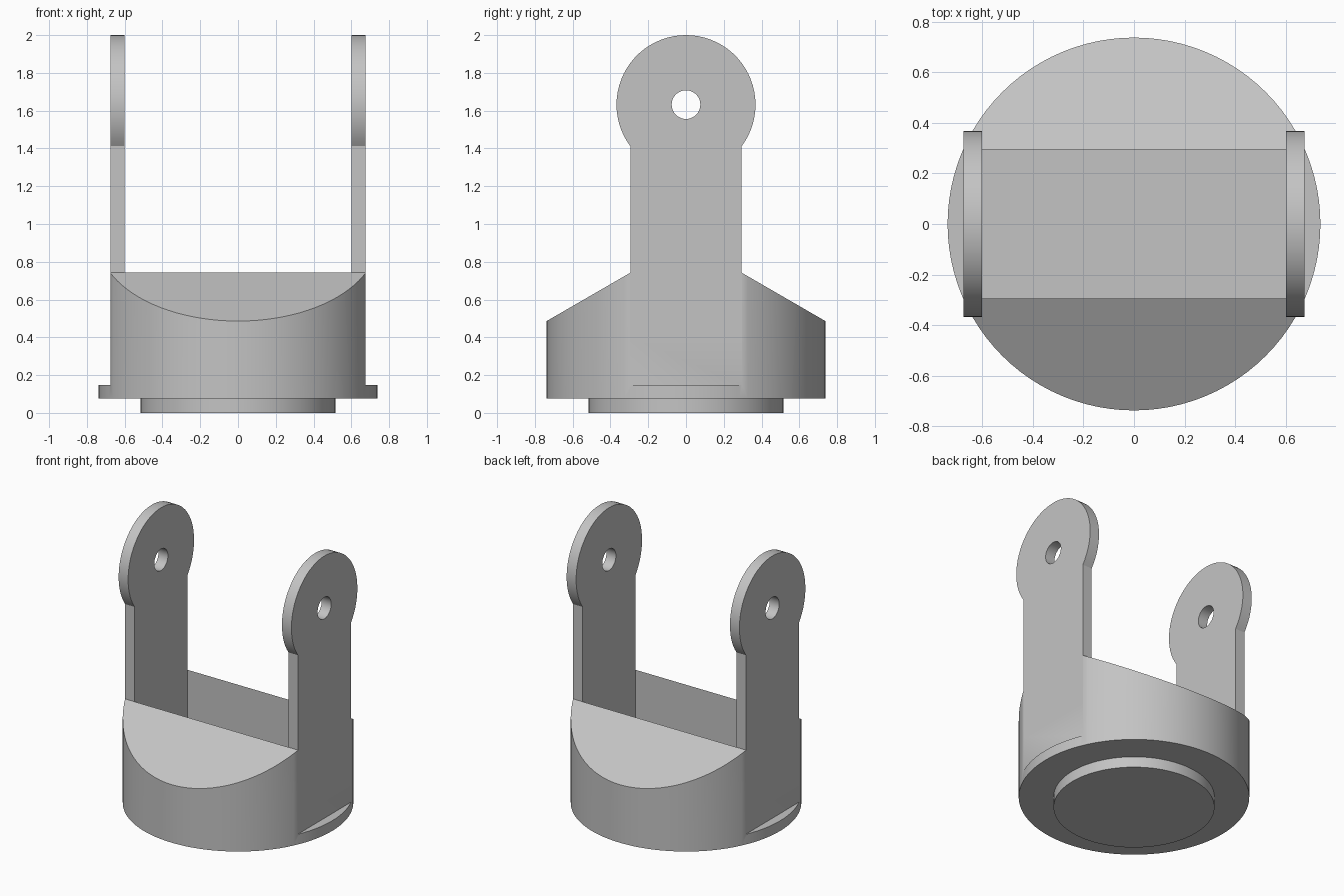
import bpy, bmesh, math
from mathutils import Vector

cube = bpy.data.objects.get("Cube")
if cube:
    bpy.data.objects.remove(cube, do_unlink=True)

RADIUS, FLAT, INNER, HALF = 0.738, 0.675, 0.601, 0.295   # body radius, outer / inner arm face, arm half width
BASE, FLOOR, CREST, EAVE = 0.076, 0.148, 0.742, 0.486
PIVOT, PAD, HOLE = 1.632, 0.368, 0.076

grey = bpy.data.materials.new("light grey")
grey.use_nodes = True
grey.diffuse_color = (0.55, 0.55, 0.55, 1)
grey.node_tree.nodes["Principled BSDF"].inputs["Base Color"].default_value = (0.55, 0.55, 0.55, 1)


def prism(name, outline, direction):
    """Extrude a closed outline of points into a solid."""
    bm = bmesh.new()
    face = bm.faces.new([bm.verts.new(p) for p in outline])
    top = bmesh.ops.extrude_face_region(bm, geom=[face])["geom"]
    bmesh.ops.translate(bm, vec=direction, verts=[v for v in top if isinstance(v, bmesh.types.BMVert)])
    bmesh.ops.recalc_face_normals(bm, faces=bm.faces)
    mesh = bpy.data.meshes.new(name)
    bm.to_mesh(mesh)
    bm.free()
    mesh.materials.append(grey)
    obj = bpy.data.objects.new(name, mesh)
    bpy.context.collection.objects.link(obj)
    return obj


def disc(name, radius, z0, z1, n=96):
    ring = [(radius * math.cos(math.tau * i / n), radius * math.sin(math.tau * i / n), z0) for i in range(n)]
    return prism(name, ring, (0, 0, z1 - z0))


def box(name, x0, x1, y0, y1, z0, z1):
    return prism(name, [(x0, y0, z0), (x1, y0, z0), (x1, y1, z0), (x0, y1, z0)], (0, 0, z1 - z0))


def combine(target, tool, operation):
    """Apply a boolean and discard the tool."""
    mod = target.modifiers.new(operation, "BOOLEAN")
    mod.object, mod.operation, mod.solver = tool, operation, "EXACT"
    bpy.context.view_layer.objects.active = target
    bpy.ops.object.modifier_apply(modifier=mod.name)
    bpy.data.objects.remove(tool, do_unlink=True)


# Round base with sloped shoulders front and back
bracket = disc("yoke_bracket", RADIUS, BASE, CREST)
bm = bmesh.new()
bm.from_mesh(bracket.data)
for s in (-1, 1):
    normal = Vector((0, s * (CREST - EAVE), RADIUS - HALF))
    cut = bmesh.ops.bisect_plane(bm, geom=bm.verts[:] + bm.edges[:] + bm.faces[:], plane_co=(0, s * HALF, CREST),
                                 plane_no=normal, clear_outer=True)
    bmesh.ops.holes_fill(bm, edges=[e for e in cut["geom_cut"] if isinstance(e, bmesh.types.BMEdge)])
bmesh.ops.recalc_face_normals(bm, faces=bm.faces)
bm.to_mesh(bracket.data)
bm.free()

# Side flats that leave a thin ledge at the bottom
for s in (-1, 1):
    combine(bracket, box("flat_cutter", s * FLAT, s * 1.0, -1, 1, FLOOR, 1), "DIFFERENCE")

# Pocket between the arms
combine(bracket, box("pocket_cutter", -INNER, INNER, -HALF, HALF, FLOOR, 1), "DIFFERENCE")

# Arms with round pivot pads
start = math.asin(HALF / PAD) - math.pi
steps = 48
pad = [start + (-2 * start) * i / steps for i in range(steps + 1)]
for s in (-1, 1):
    outline = [(s * INNER, HALF, 0.4), (s * INNER, -HALF, 0.4)]
    outline += [(s * INNER, PAD * math.sin(a), PIVOT + PAD * math.cos(a)) for a in pad]
    combine(bracket, prism("arm", outline, (s * (FLAT - INNER), 0, 0)), "UNION")

# Pivot hole through both arms
ring = [(-1, HOLE * math.cos(math.tau * i / 32), PIVOT + HOLE * math.sin(math.tau * i / 32)) for i in range(32)]
combine(bracket, prism("hole_cutter", ring, (2, 0, 0)), "DIFFERENCE")

# Locating boss underneath
combine(bracket, disc("boss", 0.515, 0, BASE + 0.02), "UNION")

bpy.ops.object.select_all(action="DESELECT")
bracket.select_set(True)
bpy.context.view_layer.objects.active = bracket
bpy.ops.object.shade_smooth_by_angle(angle=math.radians(30))
